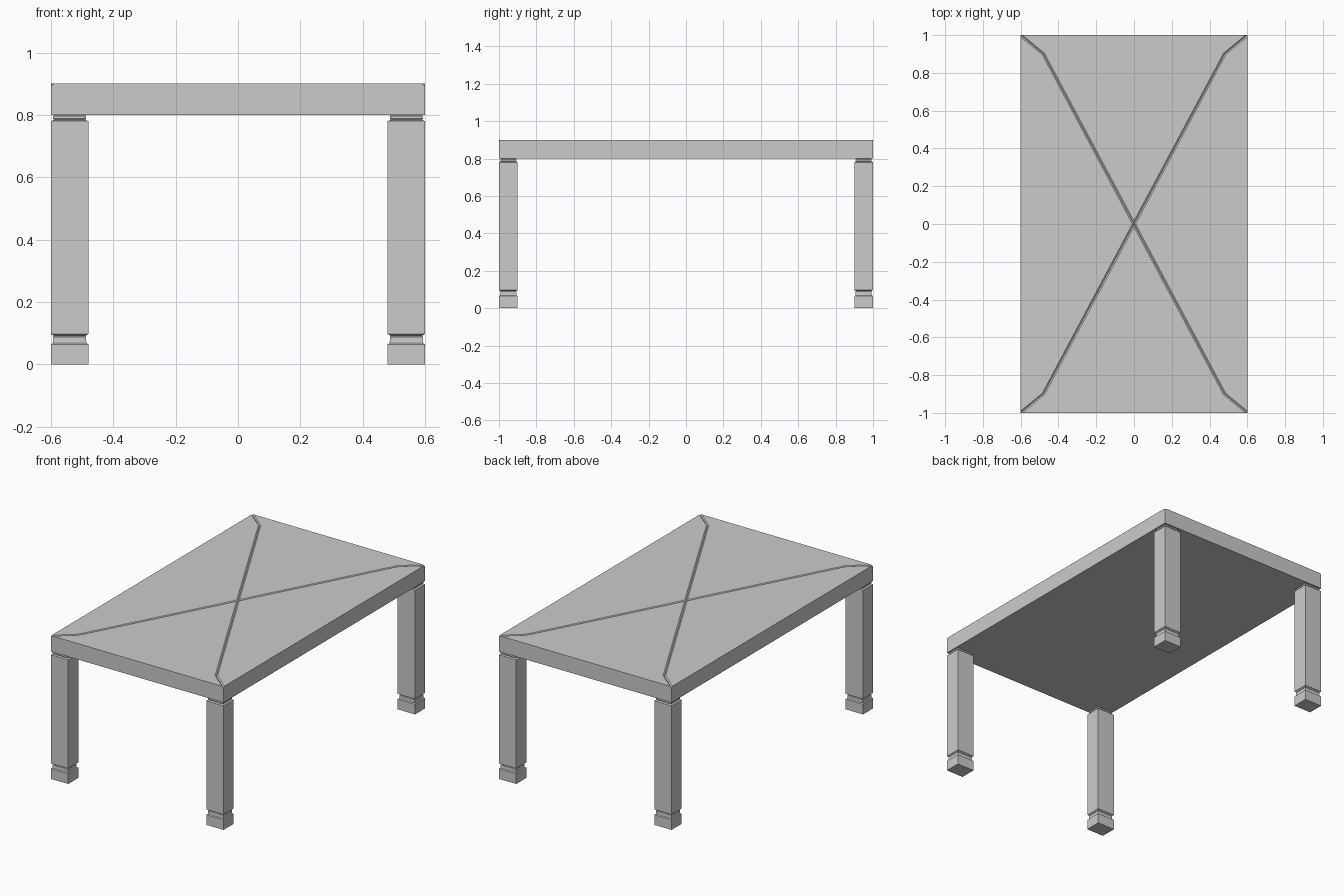
import bpy, bmesh

if "Cube" in bpy.data.objects:
    bpy.data.objects.remove(bpy.data.objects["Cube"])


def make_object(name, verts, faces):
    """Build one quarter and mirror it across x and y."""
    bm = bmesh.new()
    vs = [bm.verts.new(v) for v in verts]
    for f in faces:
        bm.faces.new([vs[i] for i in f])
    bmesh.ops.recalc_face_normals(bm, faces=bm.faces)
    mesh = bpy.data.meshes.new(name)
    bm.to_mesh(mesh)
    bm.free()
    obj = bpy.data.objects.new(name, mesh)
    bpy.context.collection.objects.link(obj)
    mirror = obj.modifiers.new("Mirror", 'MIRROR')
    mirror.use_axis = (True, True, False)
    mirror.merge_threshold = 0.0005
    return obj


# Tabletop quarter: two flat panels separated by a V groove running to the corner
HX, HY, Z0, Z1 = 0.6, 1.0, 0.8, 0.9
ZG = Z1 - 0.006
top_verts = [
    (0, HY, Z1), (0.59, HY, Z1), (0.474, 0.904, Z1), (0, 0.016, Z1),   # 0-3 end panel
    (HX, 0, Z1), (HX, 0.99, Z1), (0.486, 0.897, Z1), (0.0085, 0, Z1),  # 4-7 side panel
    (HX, HY, ZG), (0.48, 0.9, ZG), (0, 0, ZG),                         # 8-10 groove floor
    (0, 0, Z0), (HX, 0, Z0), (HX, HY, Z0), (0, HY, Z0),                # 11-14 underside
]
top_faces = [
    (0, 3, 2, 1), (4, 5, 6, 7),
    (1, 2, 9, 8), (2, 3, 10, 9), (5, 8, 9, 6), (6, 9, 10, 7),
    (14, 0, 1, 8, 13), (12, 13, 8, 5, 4), (11, 14, 13, 12),
]
make_object("tabletop", top_verts, top_faces)

# Leg: rectangular section with (height, inset) profile for the necks
profile = [(0, 0), (0.064, 0), (0.068, 0.006), (0.074, 0.007), (0.088, 0.007),
           (0.091, 0.01), (0.097, 0), (0.78, 0), (0.784, 0.01),
           (0.788, 0.007), (0.796, 0.007), (0.80, 0.01)]
leg_verts = []
for z, d in profile:
    x0, x1, y0, y1 = 0.48 + d, 0.6 - d, 0.9 + d, 1.0 - d
    leg_verts += [(x0, y0, z), (x1, y0, z), (x1, y1, z), (x0, y1, z)]
n = len(profile)
leg_faces = [(3, 2, 1, 0), tuple(range(4 * n - 4, 4 * n))]
for r in range(n - 1):
    for i in range(4):
        a, b = 4 * r + i, 4 * r + (i + 1) % 4
        leg_faces.append((a, b, b + 4, a + 4))
make_object("legs", leg_verts, leg_faces)
